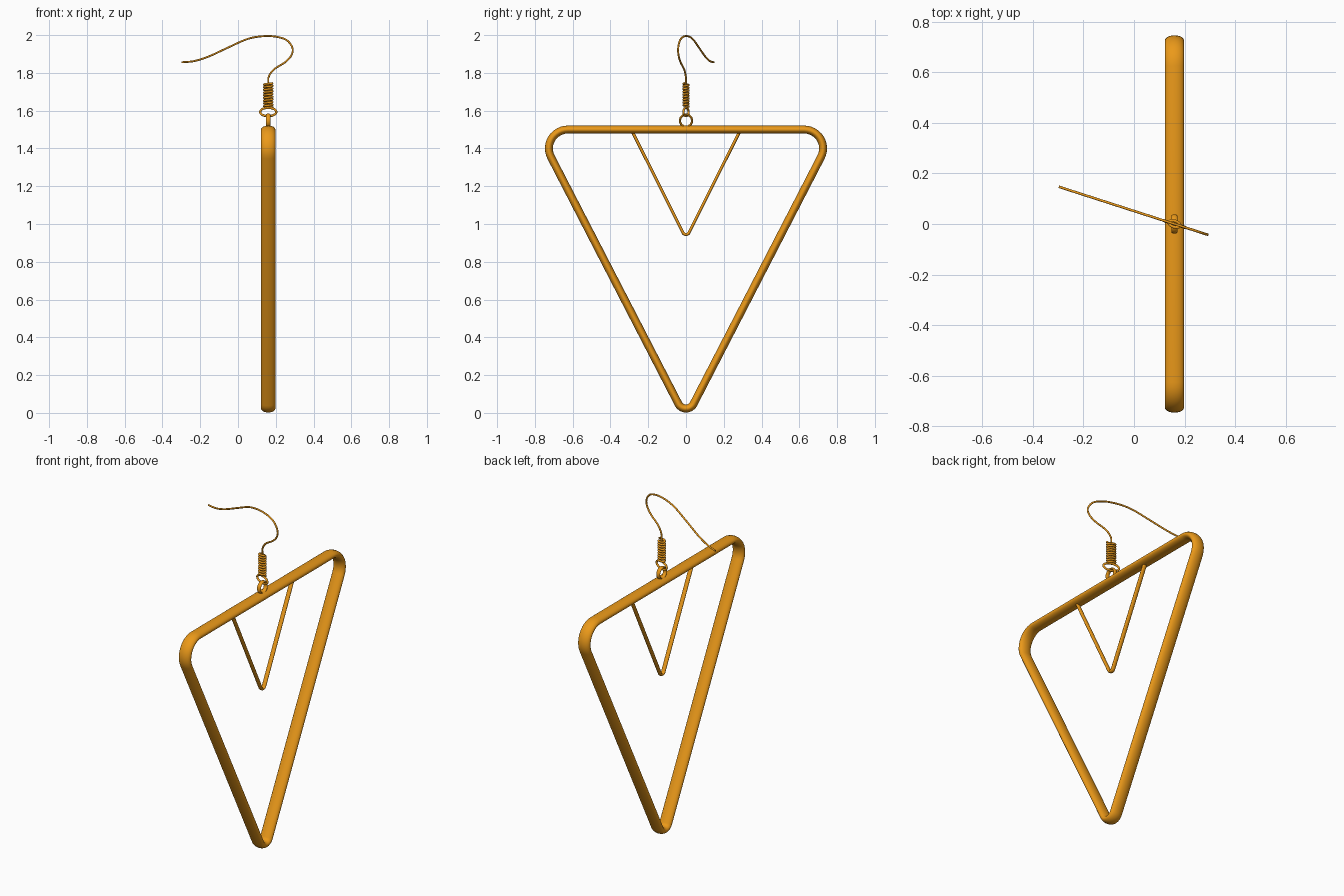
import bpy, bmesh, math
from mathutils import Vector

if "Cube" in bpy.data.objects:
    bpy.data.objects.remove(bpy.data.objects["Cube"])

X0 = 0.16                                    # plane of the pendant
HOOK = Vector((1, -0.322, 0)).normalized()   # heading of the ear wire
HOOK_N = Vector((0.322, 1, 0)).normalized()

gold = bpy.data.materials.new("gold")
gold.diffuse_color = (0.83, 0.32, 0.01, 1)
gold.use_nodes = True
gold.node_tree.nodes["Principled BSDF"].inputs["Base Color"].default_value = gold.diffuse_color


def sweep(name, pts, ref, a, b, closed=False, sides=16):
    """Elliptical tube along pts: half-size a along ref, b across it."""
    bm = bmesh.new()
    n = len(pts)
    rings = []
    for i, p in enumerate(pts):
        if closed:
            t = pts[(i + 1) % n] - pts[i - 1]
        else:
            t = pts[min(i + 1, n - 1)] - pts[max(i - 1, 0)]
        t.normalize()
        side = t.cross(ref).normalized()
        up = side.cross(t)
        rings.append([bm.verts.new(p + up * a * math.cos(k * math.tau / sides)
                                   + side * b * math.sin(k * math.tau / sides))
                      for k in range(sides)])
    for i in range(n if closed else n - 1):
        r, s = rings[i], rings[(i + 1) % n]
        for k in range(sides):
            j = (k + 1) % sides
            bm.faces.new((r[k], r[j], s[j], s[k]))
    if not closed:
        bm.faces.new(rings[0])
        bm.faces.new(rings[-1])
    bmesh.ops.recalc_face_normals(bm, faces=bm.faces)
    me = bpy.data.meshes.new(name)
    bm.to_mesh(me)
    bm.free()
    me.materials.append(gold)
    ob = bpy.data.objects.new(name, me)
    bpy.context.collection.objects.link(ob)
    bpy.context.view_layer.objects.active = ob
    ob.select_set(True)
    bpy.ops.object.shade_smooth_by_angle(angle=math.radians(40))
    ob.select_set(False)


def fillet(prev, c, nxt, r, steps=12):
    """Arc of radius r rounding the corner c."""
    u, v = (prev - c).normalized(), (nxt - c).normalized()
    half = u.angle(v) / 2
    mid = (u + v).normalized()
    o = c + mid * r / math.sin(half)
    w = (u - v).normalized()
    sweep_angle = math.pi / 2 - half
    return [o + r * (-mid * math.cos(f) + w * math.sin(f))
            for f in [sweep_angle * (1 - 2 * i / steps) for i in range(steps + 1)]]


def oval(centre, u, v, ru, rv, n=40):
    return [centre + u * ru * math.cos(i * math.tau / n) + v * rv * math.sin(i * math.tau / n)
            for i in range(n)]


def smooth_path(p, steps=8):
    """Catmull-Rom curve through the points."""
    q = [2 * p[0] - p[1]] + p + [2 * p[-1] - p[-2]]
    out = []
    for i in range(1, len(q) - 2):
        p0, p1, p2, p3 = q[i - 1:i + 3]
        for s in range(steps):
            t = s / steps
            out.append(0.5 * (2 * p1 + (p2 - p0) * t + (2 * p0 - 5 * p1 + 4 * p2 - p3) * t * t
                              + (3 * p1 - p0 - 3 * p2 + p3) * t ** 3))
    return out + [p[-1]]


X, Y, Z = Vector((1, 0, 0)), Vector((0, 1, 0)), Vector((0, 0, 1))

# Large rounded triangle
L, R, B = Vector((X0, -0.79, 1.5)), Vector((X0, 0.79, 1.5)), Vector((X0, 0, -0.03))
frame = fillet(B, L, R, 0.1) + fillet(L, R, B, 0.1) + fillet(R, B, L, 0.045)
sweep("outer_triangle", frame, X, 0.038, 0.021, closed=True, sides=24)

# Small V hanging inside
l, r, b = Vector((X0, -0.287, 1.495)), Vector((X0, 0.287, 1.495)), Vector((X0, 0, 0.922))
sweep("inner_v", [l] + fillet(l, b, r, 0.018) + [r], X, 0.013, 0.008)

# Jump ring on the bar, and the ear wire's loop through it
sweep("jump_ring", oval(Vector((X0, 0, 1.547)), Y, Z, 0.032, 0.032), X, 0.012, 0.006, closed=True)
sweep("wire_loop", oval(Vector((X0, 0, 1.593)), HOOK, Z, 0.045, 0.022), HOOK_N, 0.006, 0.006, closed=True)

# Wrapped coil
turns, per = 9, 24
coil = [Vector((X0, 0, 1.617 + 0.128 * i / (turns * per)))
        + HOOK * 0.023 * math.cos(i * math.tau / per)
        + HOOK_N * 0.012 * math.sin(i * math.tau / per) for i in range(turns * per + 1)]
sweep("coil", coil, Z, 0.006, 0.006, sides=10)

# Ear hook, a flat curve turned slightly off the x axis
profile = [(.16, 1.61), (.16, 1.745), (.163, 1.78), (.19, 1.818), (.25, 1.857), (.282, 1.892),
           (.289, 1.93), (.262, 1.97), (.215, 1.989), (.16, 1.995), (.095, 1.99), (.035, 1.974),
           (-.055, 1.933), (-.155, 1.887), (-.23, 1.863), (-.297, 1.856)]
hook = smooth_path([Vector((x, -(x - X0) * 0.322, z)) for x, z in profile])
sweep("ear_hook", hook, HOOK_N, 0.005, 0.005, sides=12)
